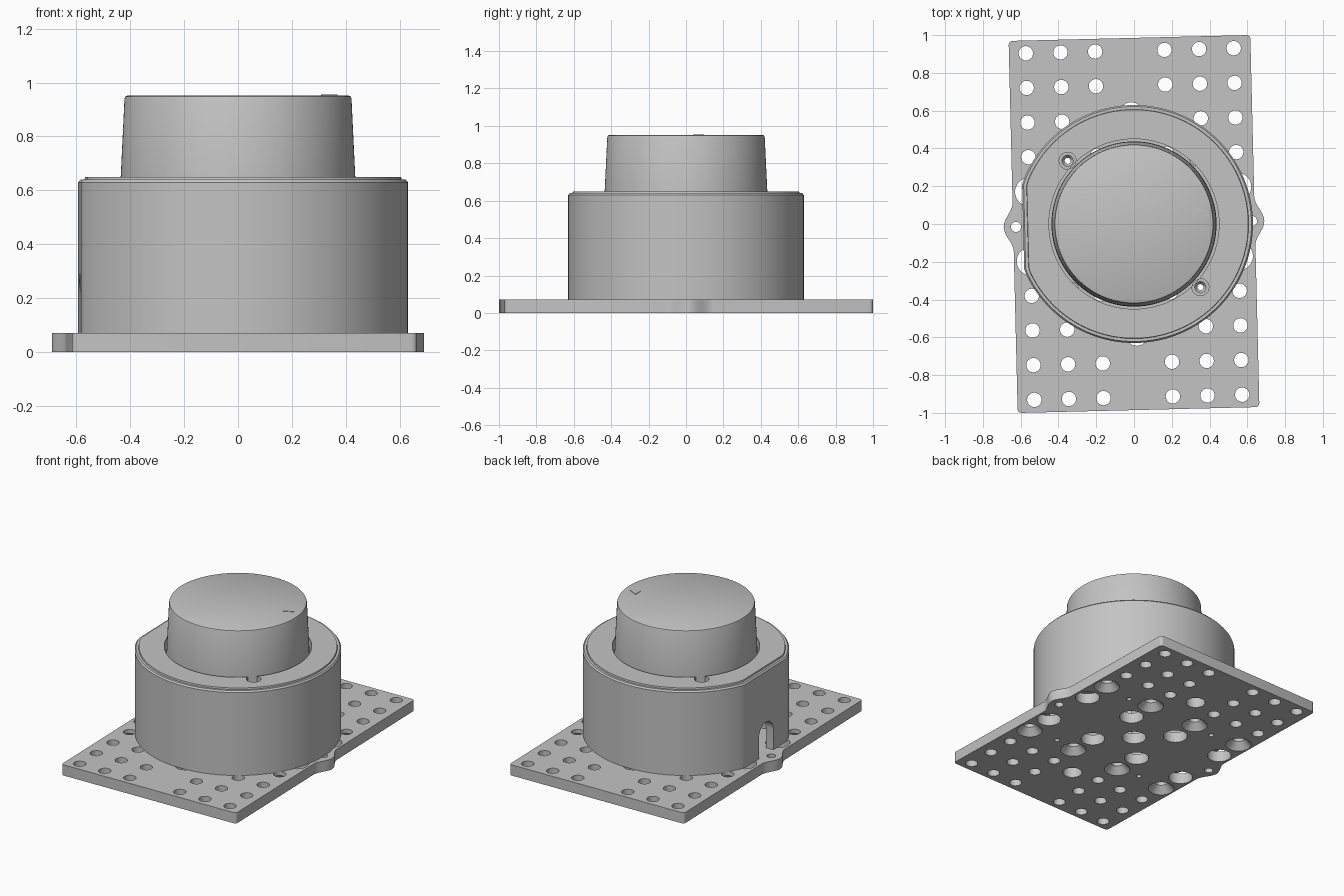
import bpy, bmesh, math

if "Cube" in bpy.data.objects:
    bpy.data.objects.remove(bpy.data.objects["Cube"])

TURN = math.radians(1.4)
PITCH = 0.1835

grey = bpy.data.materials.new("plain grey")
grey.use_nodes = True
grey.diffuse_color = (0.55, 0.55, 0.55, 1)
grey.node_tree.nodes["Principled BSDF"].inputs["Base Color"].default_value = (0.55, 0.55, 0.55, 1)


def ring(bm, r, z, flat=None, centre=(0, 0), n=32):
    """One horizontal loop, optionally sliced flat on its -x side."""
    verts = []
    for i in range(n):
        a = math.tau * i / n
        c, rad = math.cos(a), r
        if flat and c < 0:
            rad = min(r, flat / -c)
        verts.append(bm.verts.new((centre[0] + rad * c, centre[1] + rad * math.sin(a), z)))
    return verts


def bridge(bm, a, b):
    for i in range(len(a)):
        j = (i + 1) % len(a)
        bm.faces.new((a[i], a[j], b[j], b[i]))


def loft(bm, profile, hollow=False, centre=(0, 0), n=32):
    """Join rings (radius, height, flat) into a solid, or a tube if hollow."""
    rings = [ring(bm, *p, centre=centre, n=n) for p in profile]
    for a, b in zip(rings, rings[1:]):
        bridge(bm, a, b)
    if hollow:
        bridge(bm, rings[-1], rings[0])
    else:
        bm.faces.new(rings[0])
        bm.faces.new(rings[-1])


def prism(bm, points, z0, z1):
    low = [bm.verts.new((x, y, z0)) for x, y in points]
    high = [bm.verts.new((x, y, z1)) for x, y in points]
    bridge(bm, low, high)
    bm.faces.new(low)
    bm.faces.new(high)


def finish(name, bm):
    bmesh.ops.recalc_face_normals(bm, faces=bm.faces)
    mesh = bpy.data.meshes.new(name)
    bm.to_mesh(mesh)
    bm.free()
    mesh.materials.append(grey)
    obj = bpy.data.objects.new(name, mesh)
    bpy.context.collection.objects.link(obj)
    obj.rotation_euler.z = TURN
    return obj


def cut(obj, cutter):
    cutter.hide_render = True
    mod = obj.modifiers.new("cut", "BOOLEAN")
    mod.operation, mod.solver, mod.object = "DIFFERENCE", "EXACT", cutter
    bpy.context.view_layer.update()
    graph = bpy.context.evaluated_depsgraph_get()
    mesh = bpy.data.meshes.new_from_object(obj.evaluated_get(graph))
    obj.modifiers.clear()
    obj.data = mesh
    bpy.data.objects.remove(cutter)


def smooth(obj):
    bpy.ops.object.select_all(action="DESELECT")
    obj.select_set(True)
    bpy.context.view_layer.objects.active = obj
    bpy.ops.object.shade_smooth_by_angle(angle=math.radians(30))


# Base plate outline: rounded corners and a soft ear on each long side
W, L, R, EAR = 0.64, 0.985, 0.02, 0.13


def side(sign):
    pts = []
    for k in range(5):
        a = math.radians(-90 + 22.5 * k)
        pts.append((W - R + R * math.cos(a), -L + R + R * math.sin(a)))
    for k in range(25):
        v = EAR * (k / 12 - 1)
        pts.append((W + 0.025 * (1 + math.cos(math.pi * v / EAR)), v))
    for k in range(5):
        a = math.radians(22.5 * k)
        pts.append((W - R + R * math.cos(a), L - R + R * math.sin(a)))
    return [(sign * x, sign * y) for x, y in pts]


bm = bmesh.new()
prism(bm, side(1) + side(-1), 0, 0.072)
plate = finish("base_plate", bm)

# Plate holes: grid, large, countersunk, ear and pilot holes
bm = bmesh.new()


def drill(x, y, r):
    loft(bm, [(r, -0.1), (r, 0.2)], centre=(x, y))


for sx in (-1, 1):
    for sy in (-1, 1):
        for col in (1, 2, 3):
            for row in (3, 4, 5):
                drill(sx * col * PITCH, sy * row * PITCH, 0.038)
        for col in (1, 3):
            x = sx * col * PITCH
            drill(x, sy * PITCH, 0.075)
            loft(bm, [(0.085, -0.005), (0.038, 0.045), (0.038, 0.2)],
                 centre=(x, sy * 2 * PITCH))
        drill(sx * 0.343, sy * 0.343, 0.016)
    drill(sx * 0.625, 0, 0.027)
    drill(0, sx * 0.585, 0.06)
drill(0, 0, 0.075)
cut(plate, finish("plate_cutter", bm))
smooth(plate)

# Hollow housing with a flat side, raised lid and round well for the knob
bm = bmesh.new()
loft(bm, [(0.63, 0.072, 0.587), (0.63, 0.63, 0.587), (0.622, 0.64, 0.579),
          (0.607, 0.64, 0.564), (0.605, 0.65, 0.562), (0.45, 0.65), (0.45, 0.58),
          (0.575, 0.58, 0.532), (0.575, 0.072, 0.532)], hollow=True, n=120)
housing = finish("housing", bm)

# Screw recesses through the lid
bm = bmesh.new()
for s in (-1, 1):
    loft(bm, [(0.016, 0.5), (0.016, 0.59), (0.03, 0.61), (0.045, 0.61), (0.045, 0.8)],
         centre=(-s * 0.343, s * 0.343))
cut(housing, finish("screw_cutter", bm))

# Arched cable opening in the flat side
bm = bmesh.new()
arch = [(-0.08, 0.0), (0.08, 0.0)]
arch += [(0.08 * math.cos(math.pi * k / 16), 0.21 + 0.08 * math.sin(math.pi * k / 16))
         for k in range(17)]
near = [bm.verts.new((-0.75, y, z)) for y, z in arch]
far = [bm.verts.new((-0.48, y, z)) for y, z in arch]
bridge(bm, near, far)
bm.faces.new(near)
bm.faces.new(far)
cut(housing, finish("arch_cutter", bm))
smooth(housing)

# Screw posts inside the housing
bm = bmesh.new()
for sx in (-1, 1):
    for sy in (-1, 1):
        loft(bm, [(0.045, 0.072), (0.045, 0.58), (0.016, 0.58), (0.016, 0.072)],
             hollow=True, centre=(sx * 0.343, sy * 0.343))
smooth(finish("screw_posts", bm))

# Tapered knob
bm = bmesh.new()
loft(bm, [(0.437, 0.56), (0.435, 0.65), (0.421, 0.94), (0.418, 0.948), (0.41, 0.952)], n=120)
smooth(finish("knob", bm))

# Small pointer on the knob
bm = bmesh.new()
prism(bm, [(0.31, 0.03), (0.37, 0.06), (0.31, 0.09)], 0.95, 0.955)
finish("knob_pointer", bm)
